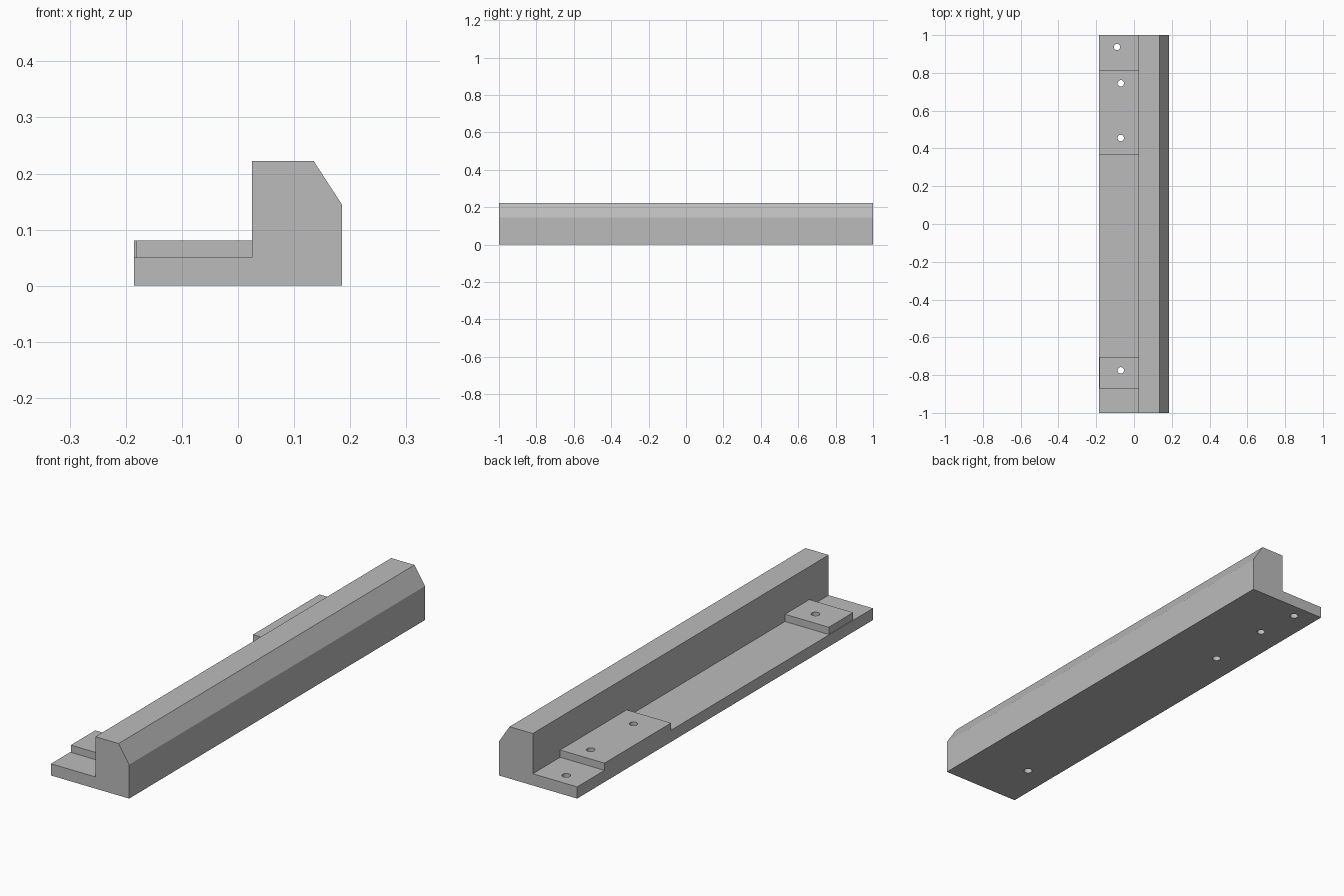
import bpy, bmesh, math
from mathutils import Matrix, Vector

cube = bpy.data.objects.get("Cube")
if cube:
    bpy.data.objects.remove(cube, do_unlink=True)

grey = bpy.data.materials.new("plain_grey")
grey.use_nodes = True
colour = (0.5, 0.5, 0.5, 1)
grey.diffuse_color = colour
grey.node_tree.nodes["Principled BSDF"].inputs["Base Color"].default_value = colour


def make_object(name, bm):
    bmesh.ops.recalc_face_normals(bm, faces=bm.faces)
    mesh = bpy.data.meshes.new(name)
    bm.to_mesh(mesh)
    bm.free()
    mesh.materials.append(grey)
    obj = bpy.data.objects.new(name, mesh)
    bpy.context.collection.objects.link(obj)
    return obj


def extrude_profile(name, points, y0, y1):
    bm = bmesh.new()
    face = bm.faces.new([bm.verts.new((x, y0, z)) for x, z in points])
    result = bmesh.ops.extrude_face_region(bm, geom=[face])
    verts = [v for v in result["geom"] if isinstance(v, bmesh.types.BMVert)]
    bmesh.ops.translate(bm, vec=Vector((0, y1 - y0, 0)), verts=verts)
    return make_object(name, bm)


def drill(name, x, y):
    bm = bmesh.new()
    bmesh.ops.create_cone(bm, cap_ends=True, segments=24, radius1=0.017,
                          radius2=0.017, depth=0.4,
                          matrix=Matrix.Translation((x, y, 0.05)))
    return make_object(name, bm)


def combine(target, tool, operation):
    tool.hide_render = True
    mod = target.modifiers.new(tool.name, 'BOOLEAN')
    mod.operation = operation
    mod.solver = 'EXACT'
    mod.object = tool


# L-shaped rail with a chamfered upper edge
LEFT, WALL, RIGHT, LEDGE = -0.185, 0.025, 0.185, 0.05
rail = extrude_profile("rail", [(LEFT, 0), (RIGHT, 0), (RIGHT, 0.145), (0.135, 0.222),
                                (WALL, 0.222), (WALL, LEDGE), (LEFT, LEDGE)], -1, 1)

# Raised mounting pads, sunk slightly into the rail
tools = []
for name, x0, y0, y1 in (("rear_pad", LEFT, 0.365, 0.815),
                         ("front_pad", -0.182, -0.87, -0.705)):
    pad = extrude_profile(name, [(x0, 0.03), (0.05, 0.03), (0.05, 0.081), (x0, 0.081)], y0, y1)
    combine(rail, pad, 'UNION')
    tools.append(pad)

# Screw holes through the ledge and pads
for i, (x, y) in enumerate(((-0.09, 0.937), (-0.07, 0.745), (-0.07, 0.455), (-0.07, -0.775))):
    hole = drill(f"screw_hole_{i}", x, y)
    combine(rail, hole, 'DIFFERENCE')
    tools.append(hole)

# Bake the solid and discard the helpers
bpy.context.view_layer.update()
solid = bpy.data.meshes.new_from_object(rail.evaluated_get(bpy.context.evaluated_depsgraph_get()))
rail.modifiers.clear()
rail.data = solid
solid.materials.clear()
solid.materials.append(grey)
for tool in tools:
    bpy.data.objects.remove(tool, do_unlink=True)

# Round hole walls, crisp edges elsewhere
bpy.ops.object.select_all(action='DESELECT')
rail.select_set(True)
bpy.context.view_layer.objects.active = rail
bpy.ops.object.shade_smooth_by_angle(angle=math.radians(25))
